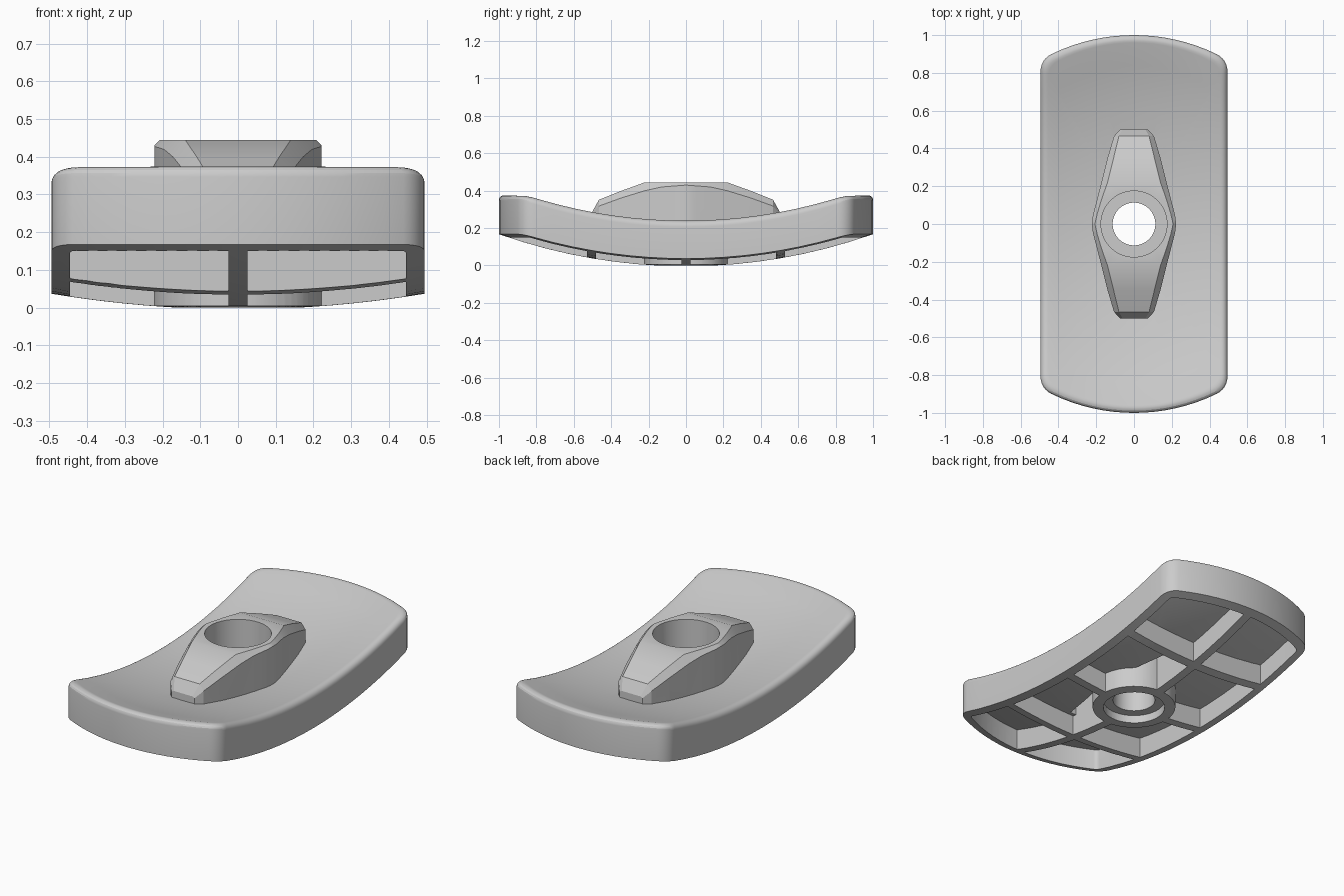
import bpy, bmesh
from math import sin, cos, pi, sqrt, asin

if "Cube" in bpy.data.objects:
    bpy.data.objects.remove(bpy.data.objects["Cube"])

R = 3.0  # radius of the dished underside


def dish(x, y, t=0):
    """Height of the sphere lying t inside the underside sphere."""
    return R - sqrt((R - t) ** 2 - x * x - y * y)


def make_object(name, bm):
    bmesh.ops.recalc_face_normals(bm, faces=bm.faces)
    me = bpy.data.meshes.new(name)
    bm.to_mesh(me)
    bm.free()
    ob = bpy.data.objects.new(name, me)
    bpy.context.collection.objects.link(ob)
    return ob


def boolean(target, tool, operation):
    mod = target.modifiers.new("bool", 'BOOLEAN')
    mod.operation, mod.solver, mod.object = operation, 'EXACT', tool
    bpy.context.view_layer.objects.active = target
    bpy.ops.object.modifier_apply(modifier=mod.name)
    bpy.data.objects.remove(tool)


def loft(name, rings):
    """Closed solid from a stack of equal rings, capped at both ends."""
    bm = bmesh.new()
    loops = [[bm.verts.new(p) for p in ring] for ring in rings]
    n = len(loops[0])
    for a, b in zip(loops, loops[1:]):
        for i in range(n):
            j = (i + 1) % n
            bm.faces.new((a[i], a[j], b[j], b[i]))
    bm.faces.new(loops[0])
    bm.faces.new(loops[-1])
    return make_object(name, bm)


def outline(half, rad, r):
    """Strip cut from a disc, with rounded corners of radius r."""
    cx = half - r
    cy = sqrt((rad - r) ** 2 - cx * cx)
    t0 = asin(cy / (rad - r))
    q = [(half, cy * k / 8) for k in range(8)]
    q += [(cx + r * cos(t0 * k / 6), cy + r * sin(t0 * k / 6)) for k in range(7)]
    q += [(rad * cos(t0 + (pi / 2 - t0) * k / 8), rad * sin(t0 + (pi / 2 - t0) * k / 8))
          for k in range(1, 9)]
    q += [(-x, y) for x, y in reversed(q[:-1])]
    return q + [(-x, -y) for x, y in q[1:-1]]


def dished_slab(name, half, rad, corner, low, high, fillet):
    pts = outline(half, rad, corner)

    def ring(inset, scale, t, drop=0):
        out = []
        for x, y in pts:
            x, y = x * (1 - inset / half) * scale, y * (1 - inset / rad) * scale
            out.append((x, y, dish(x, y, t) - drop))
        return out
    steps = [k / 8 for k in range(1, 9)]
    rings = [ring(0, s, low) for s in steps]
    if fillet:
        for k in range(6):
            a = pi / 2 * k / 6
            rings.append(ring(fillet * (1 - cos(a)), 1, high, fillet * (1 - sin(a))))
    rings += [ring(fillet, s, high) for s in reversed(steps)]
    return loft(name, rings)


def box(name, x, y, sx, sy):
    bm = bmesh.new()
    bmesh.ops.create_cube(bm, size=1)
    for v in bm.verts:
        v.co = (x + v.co.x * sx, y + v.co.y * sy, v.co.z * 2)
    return make_object(name, bm)


def turned(name, profile, n=64):
    return loft(name, [[(r * cos(2 * pi * i / n), r * sin(2 * pi * i / n), z)
                        for i in range(n)] for r, z in profile])


def ridge(name, half, base):
    """Chamfered ridge from y, half width, shoulder z, top half width, top z."""
    stations = [(-s[0],) + s[1:] for s in reversed(half[1:])] + half
    return loft(name, [[(-w, y, base), (-w, y, zs), (-t, y, z),
                        (t, y, z), (w, y, zs), (w, y, base)]
                       for y, w, zs, t, z in stations])


# faceted boss sections, round around the hub
sections = [(0, .222, .434, .207, .449)]
for k in range(1, 5):
    y = .0133 * k
    sections.append((y, sqrt(.222 ** 2 - y * y), .434 - .001 * k, .207 - .003 * k, .449))
sections += [(.13, .196, .424, .172, .449), (.22, .1725, .404, .14, .449),
             (.35, .14, .364, .108, .402), (.465, .106, .322, .08, .356),
             (.501, .073, .285, .06, .292)]
wall = .046
inner = [(y, w - wall, zs - wall * .8, t - wall * .7, z - wall)
         for y, w, zs, t, z in sections[:-2]]
inner.append((.455, .065, .285, .047, .315))

# curved plate and the ribbed hollow under it, which runs up into the boss
plate = dished_slab("curved_plate", .495, 1.0, .10, 0, .206, .04)
cavity = dished_slab("cavity_cutter", .445, .95, .03, -.1, .115, 0)
boolean(cavity, ridge("boss_hollow", inner, .1), 'UNION')
boolean(cavity, box("long_rib", 0, 0, .05, 3), 'DIFFERENCE')
for y in (-.505, 0, .505):
    boolean(cavity, box("cross_rib", 0, y, 3, .05), 'DIFFERENCE')
boolean(cavity, turned("hub", [(.223, -1), (.223, 1)]), 'DIFFERENCE')
boolean(plate, cavity, 'DIFFERENCE')

# boss shell: cut the same hollow out of it before joining
boss = ridge("boss", sections, .19)
hollow = ridge("boss_hollow", inner, .1)
boolean(hollow, box("long_rib", 0, 0, .05, 3), 'DIFFERENCE')
boolean(hollow, turned("hub", [(.223, -1), (.223, 1)]), 'DIFFERENCE')
boolean(boss, hollow, 'DIFFERENCE')
boolean(plate, boss, 'UNION')

# stepped hole through the hub
boolean(plate, turned("bore", [(.165, -.1), (.165, .05), (.113, .05), (.113, .19),
                               (.175, .19), (.175, .6)]), 'DIFFERENCE')

# stand on the ground, shade
low = min(v.co.z for v in plate.data.vertices)
for v in plate.data.vertices:
    v.co.z -= low
bpy.ops.object.select_all(action='DESELECT')
plate.select_set(True)
bpy.context.view_layer.objects.active = plate
bpy.ops.object.shade_smooth_by_angle(angle=.35)
